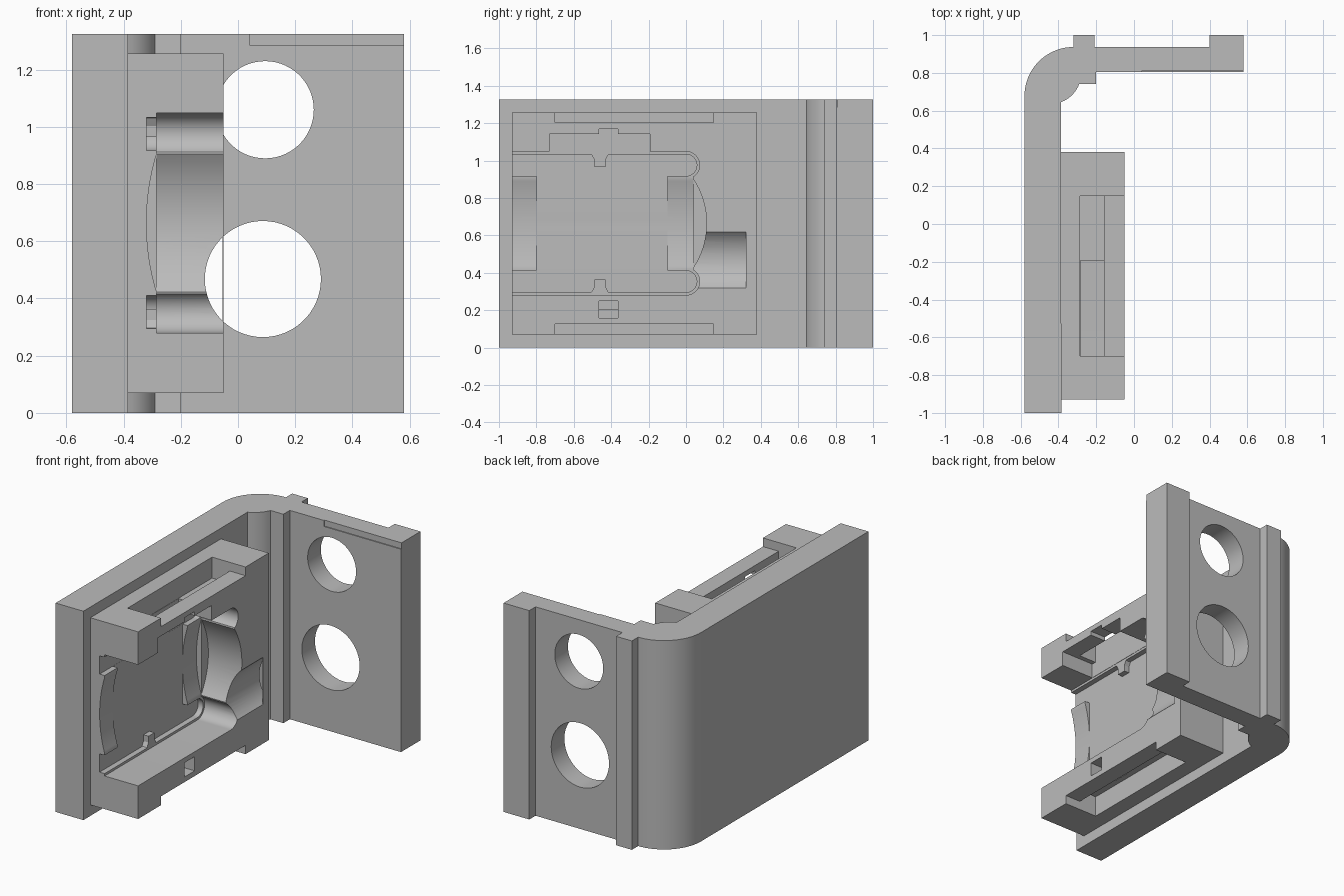
import bpy, bmesh
from math import sin, cos, radians

if "Cube" in bpy.data.objects:
    bpy.data.objects.remove(bpy.data.objects["Cube"])

grey = bpy.data.materials.new("plain grey")
grey.use_nodes = True
GREY = (0.5, 0.5, 0.5, 1)
grey.diffuse_color = GREY
grey.node_tree.nodes["Principled BSDF"].inputs["Base Color"].default_value = GREY


def arc(u, v, r, a0, a1, n=16):
    """Points on an arc, angles in degrees."""
    angles = [radians(a0 + (a1 - a0) * i / n) for i in range(n + 1)]
    return [(u + r * cos(a), v + r * sin(a)) for a in angles]


def prism(name, points, axis, lo, hi):
    """Extrude a closed outline along an axis from lo to hi."""
    place = {"x": lambda u, v, w: (w, u, v),
             "y": lambda u, v, w: (u, w, v),
             "z": lambda u, v, w: (u, v, w)}[axis]
    bm = bmesh.new()
    bottom = [bm.verts.new(place(u, v, lo)) for u, v in points]
    top = [bm.verts.new(place(u, v, hi)) for u, v in points]
    bm.faces.new(bottom)
    bm.faces.new(top)
    for i in range(len(points)):
        j = (i + 1) % len(points)
        bm.faces.new((bottom[i], bottom[j], top[j], top[i]))
    bmesh.ops.recalc_face_normals(bm, faces=bm.faces)
    mesh = bpy.data.meshes.new(name)
    bm.to_mesh(mesh)
    bm.free()
    mesh.materials.append(grey)
    obj = bpy.data.objects.new(name, mesh)
    bpy.context.collection.objects.link(obj)
    return obj


def box(name, x, y, z):
    return prism(name, [(x[0], y[0]), (x[1], y[0]), (x[1], y[1]), (x[0], y[1])], "z", *z)


def cut(target, cutter):
    """Subtract the cutter, then remove it."""
    cutter.hide_render = True
    mod = target.modifiers.new("cut", "BOOLEAN")
    mod.operation = "DIFFERENCE"
    mod.solver = "EXACT"
    mod.object = cutter
    bpy.context.view_layer.objects.active = target
    bpy.ops.object.modifier_apply(modifier=mod.name)
    bpy.data.objects.remove(cutter)


def smooth(obj):
    bpy.ops.object.select_all(action="DESELECT")
    obj.select_set(True)
    bpy.context.view_layer.objects.active = obj
    bpy.ops.object.shade_smooth_by_angle(angle=radians(25))


HEIGHT = 1.325
MID = 0.664  # mid height of the clamp block

# L-shaped bracket with rounded corner and two rear ribs
outline = [(-0.58, -1), (-0.385, -1)]
outline += arc(-0.445, 0.8, 0.166, -69, -21, 8)
outline += [(-0.2, 0.74), (-0.2, 0.805), (0.58, 0.805), (0.58, 1), (0.4, 1),
            (0.4, 0.937), (-0.21, 0.937), (-0.21, 1), (-0.32, 1)]
outline += arc(-0.32, 0.677, 0.26, 90, 180, 20)
bracket = prism("bracket", outline, "z", 0, HEIGHT)


def lower_bore(y0, y1):
    return prism("cutter", arc(0.087, 0.468, 0.203, 0, 354, 59), "y", y0, y1)


# Round holes and shallow step in the short leg
cut(bracket, prism("cutter", arc(0.095, 1.06, 0.17, 0, 354, 59), "y", 0.7, 1.1))
cut(bracket, lower_bore(0.7, 1.1))
cut(bracket, box("cutter", (0.04, 0.7), (0.7, 0.811), (1.287, 1.4)))
smooth(bracket)

# Clamp block on the long leg
block = box("clamp_block", (-0.39, -0.05), (-0.93, 0.38), (0.07, 1.257))

# Main pocket, open towards the front and the side
pocket = [(-1, 0.28)] + arc(0, 0.353, 0.073, -90, 58)
pocket += arc(-0.32, MID, 0.43, -34, 34)
pocket += arc(0, 0.975, 0.073, -58, 90) + [(-1, 1.048)]
cut(block, prism("cutter", pocket, "x", -0.285, 0.1))

# Deeper round-ended channels along the top and bottom of the pocket
for z in (0.353, 0.975):
    channel = [(-1, z - 0.058)] + arc(0, z, 0.058, -90, 90) + [(-1, z + 0.058)]
    cut(block, prism("cutter", channel, "x", -0.32, -0.2))

# Curved and flat parts of the pocket floor
dish = arc(0.52, MID, 0.84, 163, 197, 24)
cut(block, prism("cutter", dish, "y", -1.1, 0.04))
cut(block, box("cutter", (-0.3195, -0.2), (-0.8, -0.1), (0.37, 0.96)))

# Bore continuing into the rear of the block
cut(block, lower_bore(-0.05, 0.5))

# Rail slots, upper and lower
for s in (-1, 1):
    def span(a, b):
        return tuple(sorted((MID + s * a, MID + s * b)))
    cut(block, box("cutter", (-0.285, 0.1), (-0.7, 0.147), span(0.538, 0.7)))
    cut(block, box("cutter", (-0.285, -0.16), (-0.7, 0.147), span(0.46, 0.6)))
    # Small latch window
    cut(block, box("cutter", (-0.25, 0.1), (-0.465, -0.363), span(0.415, 0.505)))

# Side recess above the pocket, opening into the upper slot
cut(block, box("cutter", (-0.283, 0.1), (-0.73, -0.193), (1.0, 1.143)))
smooth(block)

# Thin web bridging the bore at the rear edge
box("bore_edge_web", (-0.055, -0.05), (0.322, 0.38), (0.3, 0.635))

# Flared tabs on the pocket floor
for name, s in (("lower_tab", -1), ("upper_tab", 1)):
    flare = [(0.075, 0.38), (0.045, 0.367), (0.03, 0.34), (0.03, 0.3)]
    half = [(-0.46 + w, MID + s * h) for w, h in flare]
    other = [(-0.46 - w, MID + s * h) for w, h in reversed(flare)]
    prism(name, half + other, "x", -0.33, -0.285)
